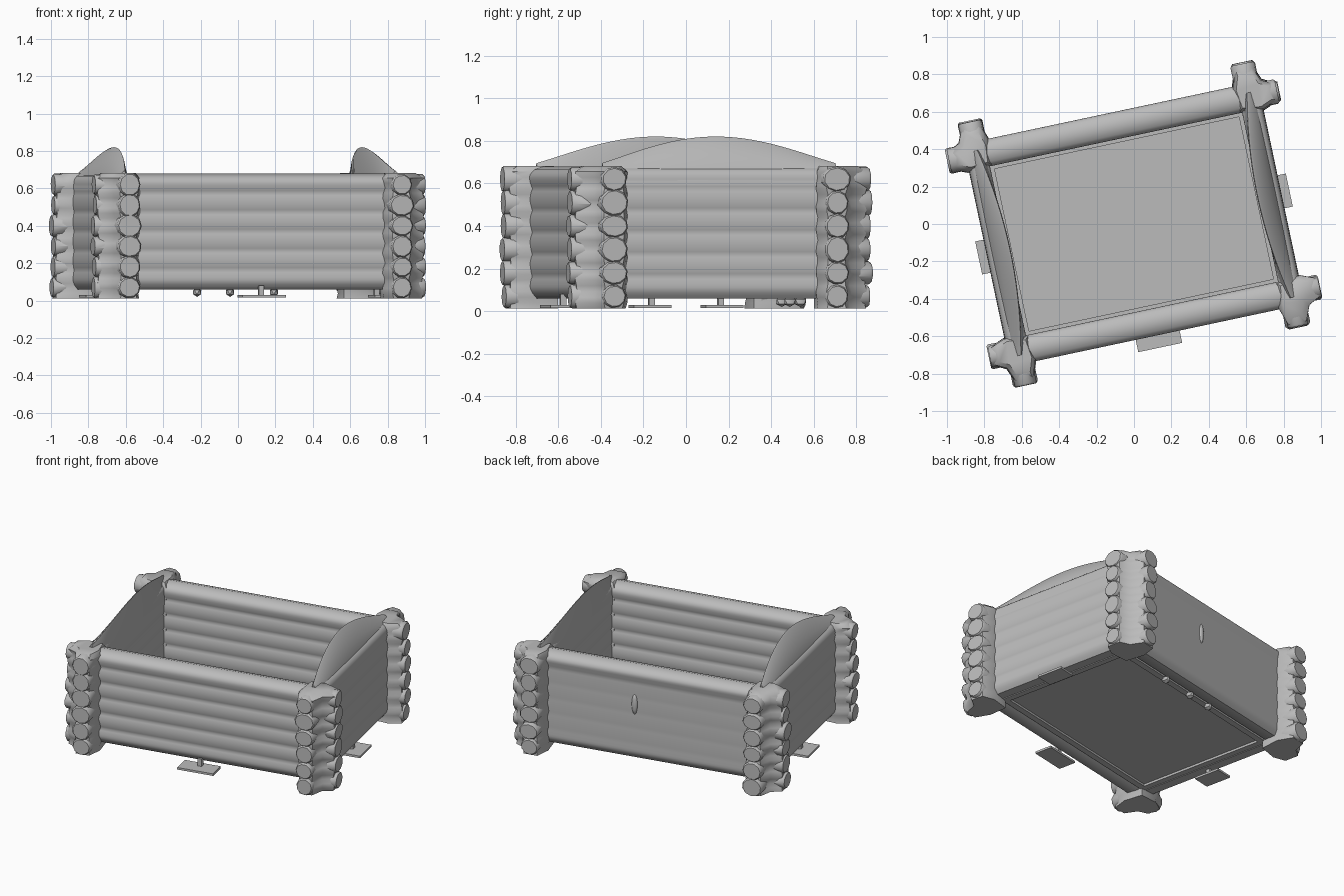
import bpy, bmesh, math, random
from mathutils import Matrix, Vector

if "Cube" in bpy.data.objects:
    bpy.data.objects.remove(bpy.data.objects["Cube"], do_unlink=True)

random.seed(4)
TURN = Matrix.Rotation(math.radians(12), 4, 'Z')
X, Y = 0.745, 0.535          # wall centre lines
PITCH, BASE, TOP = 0.103, 0.06, 0.68

grey = bpy.data.materials.new("grey")
grey.use_nodes = True
color = (0.5, 0.5, 0.5, 1)
grey.diffuse_color = color
grey.node_tree.nodes["Principled BSDF"].inputs["Base Color"].default_value = color


def finish(name, bm, angle=40):
    bmesh.ops.recalc_face_normals(bm, faces=bm.faces)
    bm.transform(TURN)
    mesh = bpy.data.meshes.new(name)
    bm.to_mesh(mesh)
    bm.free()
    obj = bpy.data.objects.new(name, mesh)
    bpy.context.collection.objects.link(obj)
    mesh.materials.append(grey)
    bpy.ops.object.select_all(action='DESELECT')
    obj.select_set(True)
    bpy.context.view_layer.objects.active = obj
    bpy.ops.object.shade_smooth_by_angle(angle=math.radians(angle))


def loft(bm, rings):
    loops = [[bm.verts.new(p) for p in ring] for ring in rings]
    n = len(loops[0])
    for a, b in zip(loops, loops[1:]):
        for i in range(n):
            j = (i + 1) % n
            bm.faces.new((a[i], a[j], b[j], b[i]))
    bm.faces.new(loops[0])
    bm.faces.new(loops[-1])


def box(bm, low, high):
    low, high = Vector(low), Vector(high)
    size = Matrix.Diagonal((high - low).to_4d())
    bmesh.ops.create_cube(bm, size=1, matrix=Matrix.Translation((low + high) / 2) @ size)


def wall_side(half, groove, top_half):
    """One softly scalloped face of a log wall, bottom to top, as (offset, z)."""
    points = []
    for log in range(6):
        for k in range(8):
            t = k / 8
            z = BASE + (log + t) * PITCH
            width = half - groove * (1 - math.sin(math.pi * t) ** 0.8)
            if log == 0 and t < 0.5:
                width = half * (0.55 + 0.45 * math.sin(math.pi * t))
            if log == 5:
                if t > 0.5:
                    width = top_half * math.sqrt(1 - (t * 2 - 1) ** 2)
                else:
                    width += (top_half - half) * t * 2
            points.append((width, z))
    return points


def wall(name, axis, centre, length, outer, inner, top_half):
    """Outer and inner are (half width, groove depth); outside is away from the middle."""
    sign = 1 if centre > 0 else -1
    section = wall_side(*outer, top_half) + [(0, TOP)]
    section += [(-w, z) for w, z in reversed(wall_side(*inner, top_half))]
    section = [(centre + sign * w, z) for w, z in section]
    bm = bmesh.new()
    loft(bm, [[(e, w, z) if axis == 'x' else (w, e, z) for w, z in section]
              for e in (-length, length)])
    finish(name, bm, 50)


# Stacked log walls; the back one is worn flat outside
log = (0.07, 0.009)
wall("front_log_wall", 'x', -Y, X, log, log, 0.073)
wall("back_log_wall", 'x', Y, X, (0.062, 0.001), log, 0.073)
for side, s in (("left", 1), ("right", -1)):
    wall(side + "_log_wall", 'y', s * X, Y, (0.06, 0.008), (0.055, 0.009), 0.056)

    # Curved crest board above each side wall, bowed inward at its middle
    rings = []
    for i in range(33):
        y = -0.56 + 1.12 * i / 32
        h = 0.69 + 0.13 * math.cos(math.pi * y / 1.16) ** 1.1
        ridge = 0.678 + 0.19 * y * y
        rings.append([(s * x, y, z) for x, z in
                      ((0.689, 0.54), (0.689, 0.6), (ridge - 0.004, h - 0.012), (ridge, h),
                       (ridge + 0.01, h - 0.006), (0.5 * ridge + 0.407, 0.5 * h + 0.315),
                       (0.804, 0.61), (0.79, 0.54))])
    bm = bmesh.new()
    loft(bm, rings)
    finish(side + "_crest_board", bm, 50)


def log_end(bm, axis, across, z, start, stop, sign):
    """Rough log end, squashed and slightly tapered."""
    rw = random.uniform(0.054, 0.07)
    rz = random.uniform(0.053, 0.065)
    stop -= random.uniform(0, 0.012)
    spin = random.random()
    rings = []
    for t, scale in ((start, 1.1), ((start + stop) / 2, 0.98), (stop - 0.01, 1), (stop, 0.88)):
        ring = []
        for k in range(10):
            a = (k + spin) * math.tau / 10
            w = across + rw * scale * math.cos(a)
            h = max(0.012, z + rz * min(scale, 1) * math.sin(a))
            ring.append((sign * t, w, h) if axis == 'x' else (w, sign * t, h))
        rings.append(ring)
    loft(bm, rings)


# Interlocking corner stacks with a webbed solid core
for name, sx, sy in (("front_left", 1, -1), ("front_right", -1, -1),
                     ("back_left", 1, 1), ("back_right", -1, 1)):
    bm = bmesh.new()
    for i in range(6):
        z = 0.07 + i * 0.11
        log_end(bm, 'x', sy * Y, z, X - 0.03, 0.908, sx)
        log_end(bm, 'y', sx * X, z, Y - 0.03, 0.727, sy)
    finish(name + "_log_ends", bm)

    bm = bmesh.new()
    rings = []
    for i in range(26):
        z = 0.012 + 0.67 * i / 25
        wobble = 0.005 * math.sin(i * 1.7 + sx + 2 * sy)
        shrink = 0.75 if i == 25 else 1
        arm_x, arm_y, body, thin = 0.142 + wobble, 0.16 + wobble, 0.078 + wobble, 0.045 + wobble
        ring = [(arm_x, -thin), (arm_x, thin), (body, body), (thin, arm_y), (-thin, arm_y),
                (-body, body * 0.8), (-0.065, -0.065), (body * 0.8, -body)]
        rings.append([(sx * (X + a * shrink), sy * (Y + b * shrink), z) for a, b in ring])
    loft(bm, rings)
    finish(name + "_corner_core", bm, 50)

# Floor panel, with a raised edging inside and a frame underneath
bm = bmesh.new()
box(bm, (-0.7, -0.49, 0.075), (0.7, 0.49, 0.095))
finish("floor_panel", bm)
bm = bmesh.new()
for s in (-1, 1):
    box(bm, (-0.7, s * 0.463 - 0.02, 0.06), (0.7, s * 0.463 + 0.02, 0.11))
    box(bm, (s * 0.688 - 0.02, -0.48, 0.06), (s * 0.688 + 0.02, 0.48, 0.11))
finish("floor_edging", bm)

# Foot plates on short stems
for name, x, y, hx, hy in (("front", 0, -0.615, 0.12, 0.06),
                           ("left", 0.79, 0.005, 0.06, 0.09),
                           ("right", -0.79, -0.005, 0.06, 0.09)):
    bm = bmesh.new()
    box(bm, (x - hx, y - hy, 0.016), (x + hx, y + hy, 0.03))
    px, py = x * 0.96, y * 0.96
    box(bm, (px - 0.014, py - 0.014, 0.02), (px + 0.014, py + 0.014, 0.08))
    finish(name + "_foot_plate", bm)

# Worn sliver on the back wall and lumps under its edge
bm = bmesh.new()
bmesh.ops.create_icosphere(bm, subdivisions=2, radius=1, matrix=Matrix.Translation(
    (0.09, Y + 0.06, 0.43)) @ Matrix.Diagonal((0.02, 0.014, 0.07, 1)))
for x in (-0.12, 0.06, 0.3):
    bmesh.ops.create_icosphere(bm, subdivisions=1, radius=1, matrix=Matrix.Translation(
        (x, Y - 0.05, 0.045)) @ Matrix.Diagonal((0.025, 0.03, 0.025, 1)))
finish("back_wall_wear", bm)
